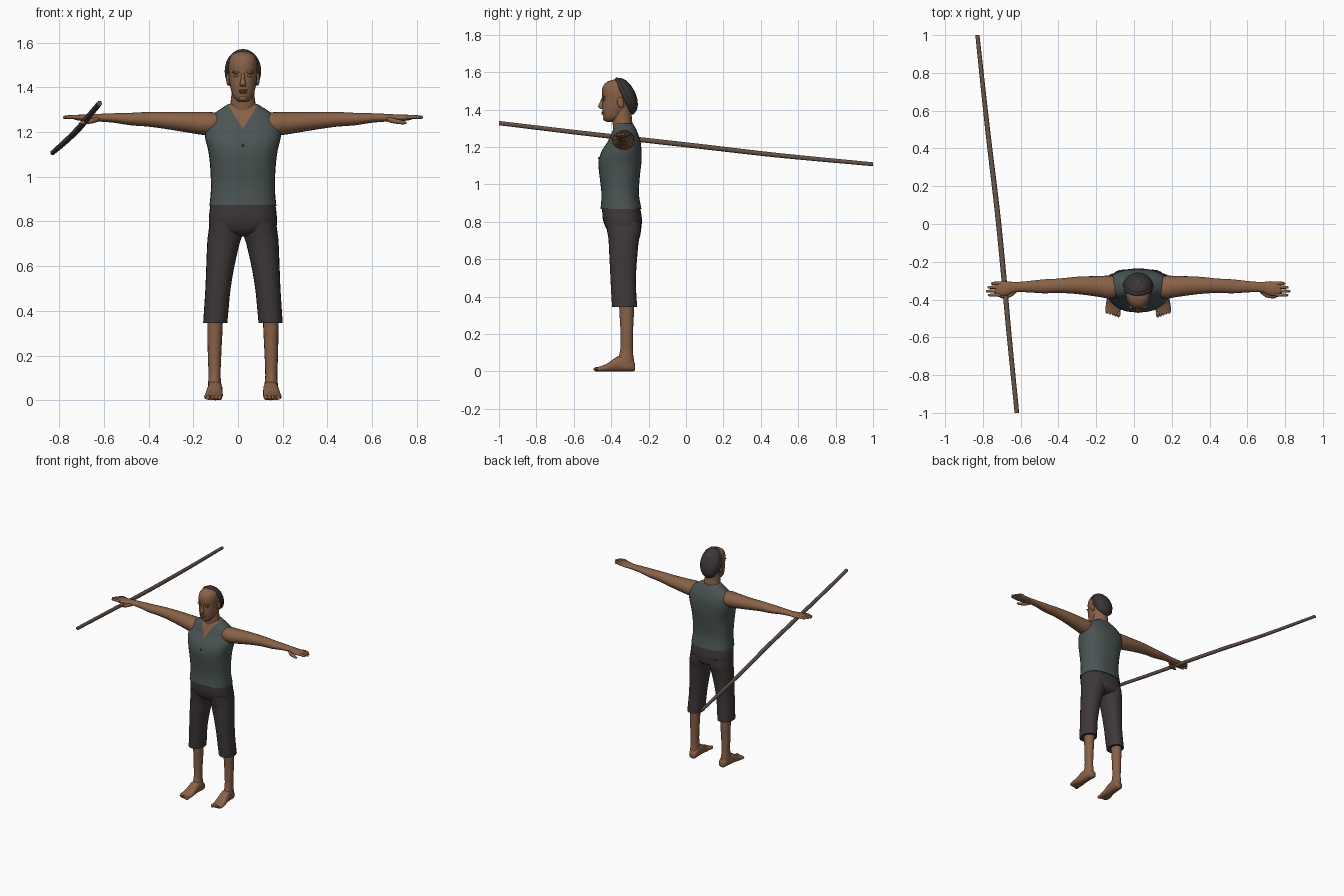
import bpy, bmesh, math
from mathutils import Vector, Matrix

if "Cube" in bpy.data.objects:
    bpy.data.objects.remove(bpy.data.objects["Cube"], do_unlink=True)

CX = 0.022   # centre line of the figure


def material(name, rgb):
    m = bpy.data.materials.new(name)
    m.use_nodes = True
    m.diffuse_color = (*rgb, 1)
    m.node_tree.nodes["Principled BSDF"].inputs["Base Color"].default_value = (*rgb, 1)
    return m


SKIN = material("brown skin", (0.25, 0.12, 0.063))
VEST = material("grey green cloth", (0.07, 0.09, 0.09))
TROUSER = material("dark cloth", (0.049, 0.039, 0.04))
HAIR = material("dark hair", (0.042, 0.035, 0.036))
WOOD = material("brown wood", (0.13, 0.088, 0.066))


def finish(name, bm, *mats):
    bmesh.ops.recalc_face_normals(bm, faces=bm.faces)
    me = bpy.data.meshes.new(name)
    bm.to_mesh(me)
    bm.free()
    for m in mats:
        me.materials.append(m)
    ob = bpy.data.objects.new(name, me)
    bpy.context.collection.objects.link(ob)
    bpy.ops.object.select_all(action='DESELECT')
    ob.select_set(True)
    bpy.context.view_layer.objects.active = ob
    bpy.ops.object.shade_smooth_by_angle(angle=math.radians(50))
    return ob


def smooth_rows(rows, steps):
    """Pass a smooth spline through the given rows of numbers."""
    out = []
    for i in range(len(rows) - 1):
        a, b = rows[max(i - 1, 0)], rows[i]
        c, d = rows[i + 1], rows[min(i + 2, len(rows) - 1)]
        for s in range(steps):
            t = s / steps
            out.append([q + 0.5 * t * (r - p + t * (2 * p - 5 * q + 4 * r - e
                        + t * (3 * (q - r) + e - p))) for p, q, r, e in zip(a, b, c, d)])
    return out + [list(rows[-1])]


def loft(rows, place, n=24, power=2.0, steps=3):
    """Skin rings; place(row, c, s) gives the point for a unit circle position."""
    bm = bmesh.new()
    rings = []
    for row in smooth_rows(rows, steps):
        ring = []
        for k in range(n):
            a = 2 * math.pi * k / n
            c, s = (math.copysign(abs(f(a)) ** (2 / power), f(a)) for f in (math.cos, math.sin))
            ring.append(bm.verts.new(place(row, c, s)))
        rings.append(ring)
    for r0, r1 in zip(rings, rings[1:]):
        for k in range(n):
            bm.faces.new((r0[k], r0[(k + 1) % n], r1[(k + 1) % n], r1[k]))
    bm.faces.new(rings[0])
    bm.faces.new(rings[-1])
    return bm


def upright(row, c, s):      # z, half width, front y, back y
    z, hx, y0, y1 = row
    return CX + c * hx, (y0 + y1) / 2 + s * (y1 - y0) / 2, z


def ball(name, centre, radii, mat, turn=0):
    bm = bmesh.new()
    bmesh.ops.create_uvsphere(bm, u_segments=16, v_segments=10, radius=1)
    x, y, z = centre
    bm.transform(Matrix.Translation((CX + x, y, z)) @ Matrix.Rotation(turn, 4, 'X')
                 @ Matrix.Diagonal((*radii, 1)))
    return finish(name, bm, mat)


# Vest, with the open neck cut in as a V of skin
torso = loft([(.868, .150, -.457, -.238), (.95, .143, -.452, -.252), (1.05, .147, -.463, -.246),
              (1.12, .156, -.468, -.238), (1.18, .170, -.450, -.238), (1.23, .164, -.418, -.243),
              (1.27, .145, -.400, -.256), (1.297, .110, -.388, -.268), (1.325, .066, -.378, -.283)],
             upright, n=32, power=2.4)
SLOPE, APEX = 1.6, 1.215
for side in (1, -1):
    bmesh.ops.bisect_plane(torso, geom=torso.verts[:] + torso.edges[:] + torso.faces[:],
                           plane_co=(CX, 0, APEX), plane_no=(-side * SLOPE, 0, 1))
for f in torso.faces:
    p = f.calc_center_median()
    if p.y < -.33 and p.z > APEX + SLOPE * abs(p.x - CX):
        f.material_index = 1
finish("vest", torso, VEST, SKIN)
ball("vest_button", (0, -.467, 1.14), (.006, .004, .006), TROUSER)

# Neck and head
finish("neck", loft([(1.27, .066, -.385, -.285), (1.32, .058, -.392, -.286),
                     (1.36, .052, -.396, -.290), (1.42, .050, -.395, -.290)], upright), SKIN)
finish("head", loft([(1.335, .016, -.426, -.39), (1.344, .031, -.436, -.365), (1.36, .044, -.442, -.345),
                     (1.39, .054, -.447, -.315), (1.42, .060, -.448, -.295), (1.46, .064, -.447, -.283),
                     (1.50, .065, -.450, -.282), (1.53, .059, -.441, -.295), (1.55, .044, -.42, -.315),
                     (1.560, .015, -.39, -.345)], upright, power=2.15), SKIN)
finish("nose", loft([(1.403, .008, -.455, -.44), (1.409, .015, -.465, -.44), (1.418, .013, -.470, -.44),
                     (1.445, .008, -.458, -.44), (1.465, .006, -.450, -.44)], upright, n=12), SKIN)
ball("upper_lip", (0, -.445, 1.386), (.021, .008, .005), SKIN)
ball("lower_lip", (0, -.444, 1.377), (.018, .008, .005), SKIN)
ball("chin", (0, -.432, 1.352), (.020, .012, .012), SKIN)

# Swept back hair with a raised rim
tilt = math.radians(-64.5)
hair = bmesh.new()
bmesh.ops.create_uvsphere(hair, u_segments=28, v_segments=16, radius=1)
bmesh.ops.bisect_plane(hair, geom=hair.verts[:] + hair.edges[:] + hair.faces[:],
                       plane_co=(0, 0, -.05), plane_no=(0, 0, 1), clear_inner=True)
hair.transform(Matrix.Translation((CX, -.325, 1.473)) @ Matrix.Rotation(tilt, 4, 'X')
               @ Matrix.Diagonal((.077, .104, .056, 1)))
finish("hair", hair, HAIR)
bpy.ops.mesh.primitive_torus_add(location=(CX, -.327, 1.473), rotation=(tilt, 0, 0),
                                 major_radius=1, minor_radius=.12,
                                 major_segments=32, minor_segments=8)
rim = bpy.context.object
rim.name = "hair_rim"
rim.scale = (.073, .097, .1)
rim.data.materials.append(HAIR)
bpy.ops.object.shade_smooth()

# Trouser seat
finish("trouser_seat", loft([(.732, .05, -.38, -.28), (.75, .125, -.415, -.245), (.775, .150, -.432, -.238),
                             (.82, .152, -.446, -.236), (.880, .145, -.448, -.246)],
                            upright, n=32, power=2.4), TROUSER)

for side, label in ((1, "left"), (-1, "right")):

    def leg(row, c, s):      # z, inner x, outer x, front y, back y
        z, a, b, y0, y1 = row
        return (CX + side * ((a + b) / 2 + c * (b - a) / 2),
                (y0 + y1) / 2 + s * (y1 - y0) / 2, z)

    def along_arm(row, c, s):    # x, centre y, half depth, centre z, half height
        x, cy, hy, cz, hz = row
        return CX + side * x, cy + c * hy, cz + s * hz

    def along_foot(row, c, s):   # y, centre x, half width, bottom, top
        y, cx, hx, z0, z1 = row
        return CX + side * (cx + c * hx), y, (z0 + z1) / 2 + s * (z1 - z0) / 2

    # Legs and feet
    finish(label + "_trouser_leg",
           loft([(.80, .0, .148, -.43, -.242), (.74, .003, .156, -.42, -.242), (.70, .015, .160, -.414, -.252),
                 (.60, .038, .164, -.409, -.262), (.50, .055, .168, -.404, -.268),
                 (.42, .063, .173, -.400, -.266), (.345, .070, .178, -.395, -.261)],
                leg, power=2.2), TROUSER)
    finish(label + "_shin",
           loft([(.40, .088, .160, -.36, -.278), (.30, .092, .159, -.355, -.279), (.20, .097, .157, -.350, -.284),
                 (.11, .100, .154, -.352, -.284), (.06, .095, .157, -.368, -.278),
                 (.025, .093, .156, -.370, -.276)], leg, n=16), SKIN)
    finish(label + "_foot",
           loft([(-.272, .122, .016, .008, .04), (-.285, .122, .028, 0, .06), (-.33, .124, .033, 0, .085),
                 (-.37, .126, .035, 0, .078), (-.42, .130, .040, 0, .043), (-.455, .133, .041, 0, .029),
                 (-.475, .133, .036, .001, .022)], along_foot, n=16, power=2.4), SKIN)
    for i in range(5):
        ball(f"{label}_toe_{i + 1}", (side * (.104 + .0145 * i), -.474 + .005 * i, .012),
             (.011 - .001 * i, .021, .012 - .001 * i), SKIN)

    # Arms, fingers and thumbs
    finish(label + "_arm",
           loft([(.10, -.335, .050, 1.242, .042), (.15, -.335, .061, 1.238, .052), (.20, -.331, .056, 1.240, .050),
                 (.32, -.325, .046, 1.250, .040), (.42, -.327, .038, 1.257, .033),
                 (.50, -.330, .037, 1.258, .028), (.58, -.332, .030, 1.263, .021),
                 (.65, -.334, .027, 1.264, .017), (.70, -.341, .038, 1.263, .015),
                 (.745, -.344, .038, 1.265, .012), (.757, -.344, .034, 1.265, .007)],
                along_arm, n=20), SKIN)
    for i, tip in enumerate((.780, .797, .806, .795)):
        y = -.314 - .0205 * i
        finish(f"{label}_finger_{i + 1}",
               loft([(.73, y, .010, 1.266, .010), (.76, y, .009, 1.268, .009),
                     (tip - .008, y - .001, .007, 1.266, .007), (tip, y - .001, .003, 1.265, .003)],
                    along_arm, n=8, steps=2), SKIN)
    finish(label + "_thumb",
           loft([(.645, -.352, .012, 1.258, .012), (.675, -.374, .013, 1.250, .012),
                 (.715, -.384, .010, 1.243, .009), (.732, -.385, .004, 1.241, .004)],
                along_arm, n=10), SKIN)

    # Face details
    ball(label + "_ear", (side * .066, -.350, 1.437), (.009, .018, .030), SKIN, turn=.2)
    ball(label + "_eye", (side * .027, -.436, 1.452), (.013, .009, .006), SKIN)
    ball(label + "_brow", (side * .028, -.438, 1.468), (.020, .010, .006), SKIN)


# Long, slightly bent staff
def along_staff(row, c, s):
    x, y, z, r = row
    return x + c * r, y, z + s * r


finish("staff", loft([(-.620, -1, 1.328, .012), (-.660, -.6, 1.280, .013), (-.692, -.25, 1.240, .014),
                      (-.725, .08, 1.203, .014), (-.775, .5, 1.155, .013), (-.829, 1, 1.108, .011)],
                     along_staff, n=10, steps=4), WOOD)
